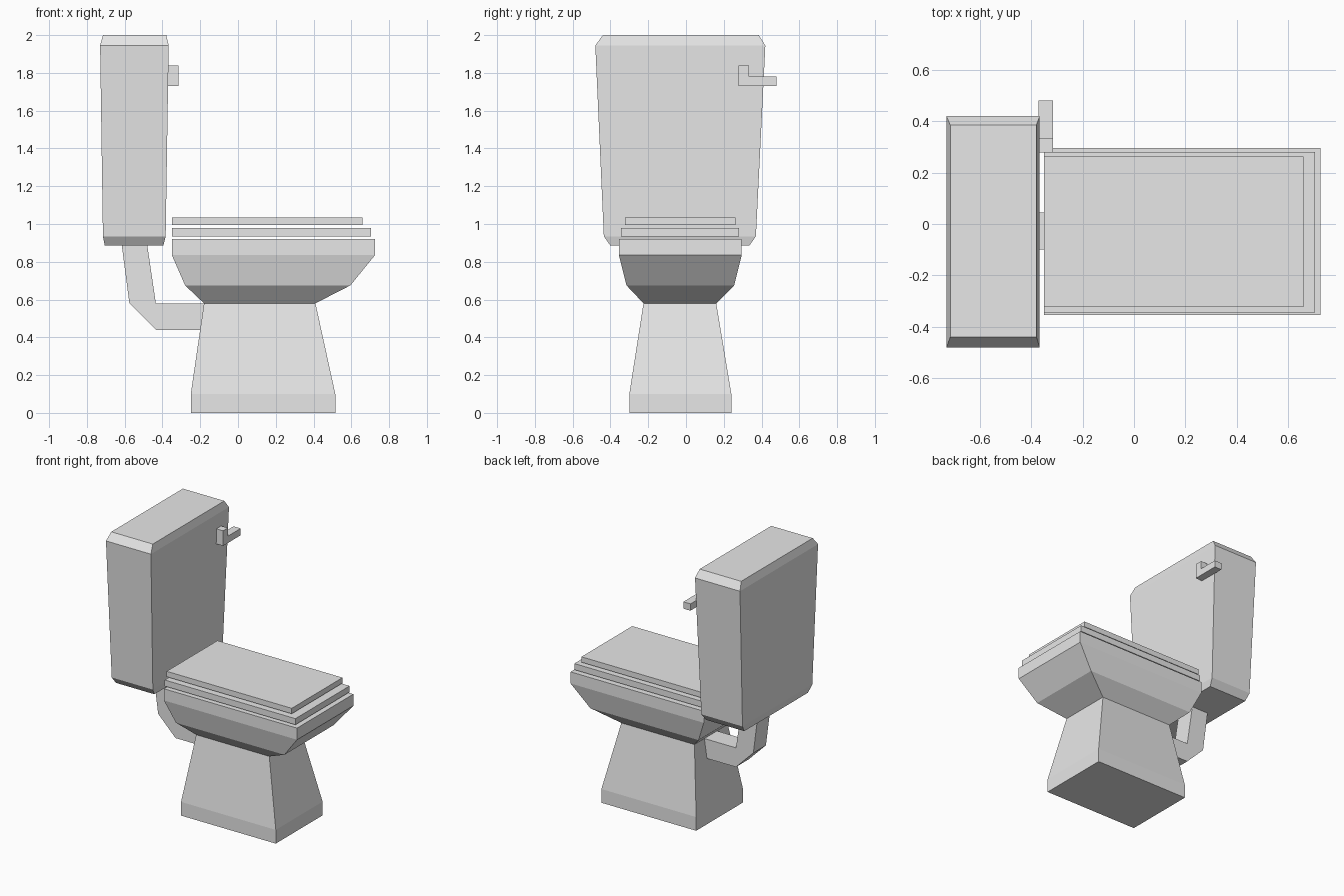
import bpy
import bmesh

cube = bpy.data.objects.get("Cube")
if cube:
    bpy.data.objects.remove(cube, do_unlink=True)

porcelain = bpy.data.materials.new("light grey porcelain")
porcelain.use_nodes = True
colour = (0.8, 0.8, 0.8, 1)
porcelain.diffuse_color = colour
porcelain.node_tree.nodes["Principled BSDF"].inputs["Base Color"].default_value = colour


def loft(name, rings):
    """Skin a stack of matching closed outlines and cap both ends."""
    bm = bmesh.new()
    loops = [[bm.verts.new(p) for p in ring] for ring in rings]
    n = len(loops[0])
    for low, high in zip(loops, loops[1:]):
        for i in range(n):
            j = (i + 1) % n
            bm.faces.new((low[i], low[j], high[j], high[i]))
    bm.faces.new(loops[0][::-1])
    bm.faces.new(loops[-1])
    bmesh.ops.recalc_face_normals(bm, faces=bm.faces)
    mesh = bpy.data.meshes.new(name)
    bm.to_mesh(mesh)
    bm.free()
    mesh.materials.append(porcelain)
    obj = bpy.data.objects.new(name, mesh)
    bpy.context.collection.objects.link(obj)
    return obj


def rect(z, x0, x1, y0, y1):
    return [(x0, y0, z), (x1, y0, z), (x1, y1, z), (x0, y1, z)]


def slab(name, z0, z1, *sides):
    return loft(name, [rect(z0, *sides), rect(z1, *sides)])


# Pedestal and bowl, one continuous tapered body
loft("bowl_and_pedestal", [
    rect(0, -0.25, 0.515, -0.30, 0.24),
    rect(0.10, -0.25, 0.515, -0.30, 0.24),
    rect(0.58, -0.18, 0.41, -0.225, 0.16),
    rect(0.675, -0.28, 0.595, -0.315, 0.255),
    rect(0.835, -0.35, 0.725, -0.355, 0.295),
    rect(0.92, -0.35, 0.725, -0.355, 0.295),
])

# Seat and lid
slab("seat", 0.935, 0.98, -0.35, 0.705, -0.345, 0.28)
slab("lid", 0.995, 1.035, -0.35, 0.66, -0.323, 0.263)

# Water tank with chamfered top and bottom
loft("tank", [
    rect(0.885, -0.705, -0.395, -0.40, 0.335),
    rect(0.935, -0.715, -0.383, -0.435, 0.37),
    rect(1.945, -0.73, -0.367, -0.48, 0.42),
    rect(2, -0.715, -0.38, -0.44, 0.385),
])

# Bent pipe: square section swept from tank to pedestal
path = [(-0.615, -0.48, 0.885, 0.885), (-0.575, -0.435, 0.58, 0.58),
        (-0.435, -0.435, 0.44, 0.58), (-0.20, -0.18, 0.44, 0.58)]
outer = [(a, c) for a, b, c, d in path]
inner = [(b, d) for a, b, c, d in path if (b, d) != (-0.435, 0.58)]
profile = outer + [inner[1], (-0.435, 0.58), inner[0]]
loft("pipe", [[(x, y, z) for x, z in profile] for y in (-0.10, 0.045)])

# Flush handle, an L-shaped bar
lever = [(0.278, 1.73), (0.48, 1.73), (0.48, 1.78),
         (0.333, 1.78), (0.333, 1.84), (0.278, 1.84)]
loft("flush_handle", [[(x, y, z) for y, z in lever] for x in (-0.372, -0.315)])
